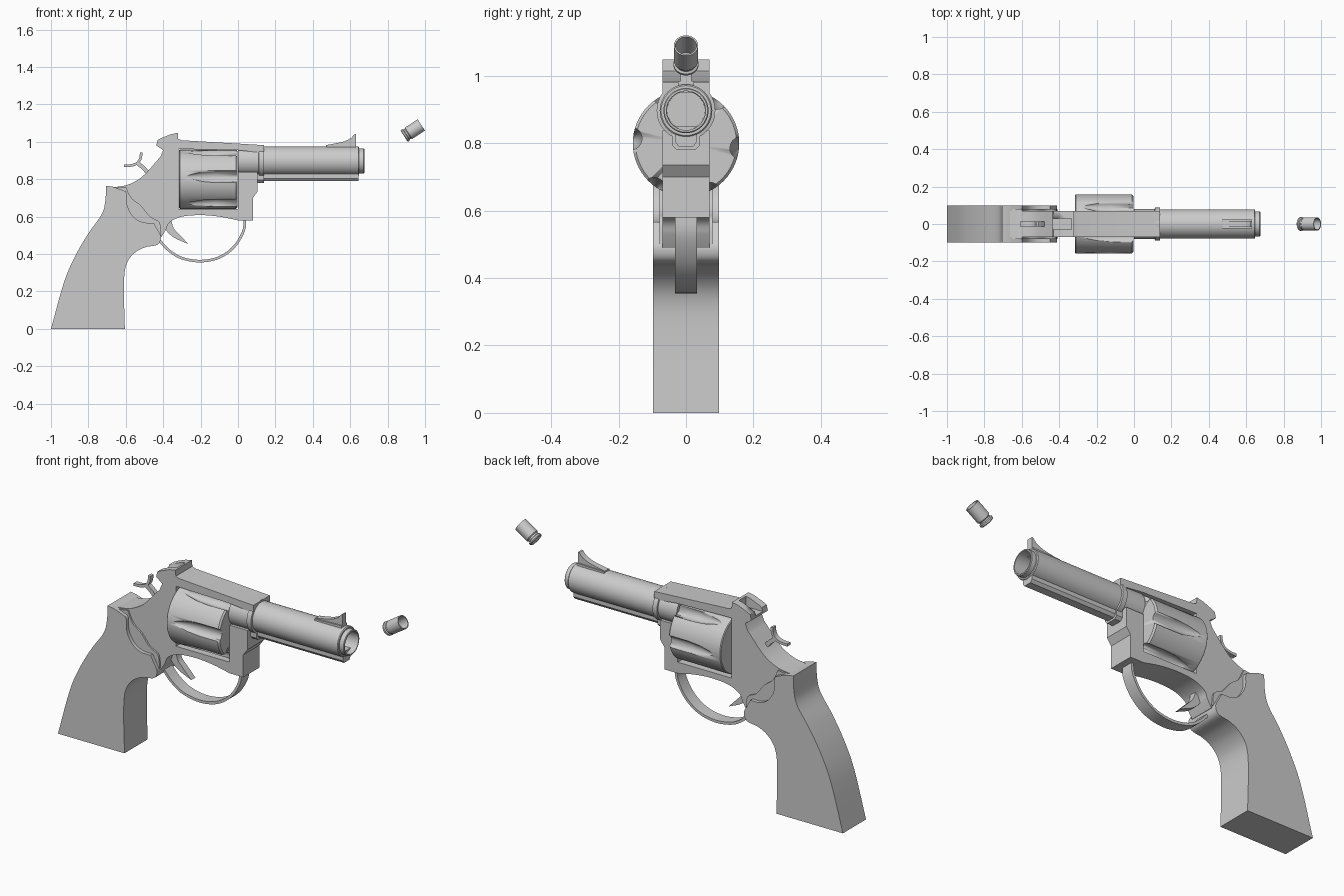
import bpy, bmesh, math
from mathutils import Vector, Matrix

if "Cube" in bpy.data.objects:
    bpy.data.objects.remove(bpy.data.objects["Cube"])


def finish(name, bm, smooth=35):
    bmesh.ops.recalc_face_normals(bm, faces=bm.faces)
    me = bpy.data.meshes.new(name)
    bm.to_mesh(me)
    bm.free()
    ob = bpy.data.objects.new(name, me)
    bpy.context.collection.objects.link(ob)
    bpy.ops.object.select_all(action='DESELECT')
    ob.select_set(True)
    bpy.context.view_layer.objects.active = ob
    bpy.ops.object.shade_smooth_by_angle(angle=math.radians(smooth))
    return ob


def curve(pts, n=5):
    """Open smooth curve through the points."""
    p = [Vector(q) for q in pts]
    p = [2 * p[0] - p[1]] + p + [2 * p[-1] - p[-2]]
    out = []
    for i in range(1, len(p) - 2):
        a, b, c, d = p[i - 1:i + 3]
        for k in range(n):
            t = k / n
            out.append(0.5 * (2 * b + (c - a) * t + (2 * a - 5 * b + 4 * c - d) * t * t
                              + (3 * b - a - 3 * c + d) * t ** 3))
    return [tuple(v) for v in out] + [tuple(pts[-1])]


def slab(name, pts, half):
    """Side profile (x, z) extruded to both sides of y = 0."""
    bm = bmesh.new()
    f = bm.faces.new([bm.verts.new((x, -half, z)) for x, z in pts])
    r = bmesh.ops.extrude_face_region(bm, geom=[f])
    vs = [g for g in r['geom'] if isinstance(g, bmesh.types.BMVert)]
    bmesh.ops.translate(bm, verts=vs, vec=(0, 2 * half, 0))
    return finish(name, bm)


def strip(name, path, thick, half):
    """Flat band of even thickness following a side path."""
    p = [Vector(q) for q in path]
    left, right = [], []
    for i, q in enumerate(p):
        t = (p[min(i + 1, len(p) - 1)] - p[max(i - 1, 0)]).normalized()
        nrm = Vector((-t.y, t.x)) * thick / 2
        left.append(tuple(q + nrm))
        right.append(tuple(q - nrm))
    return slab(name, left + right[::-1], half)


def lathe_into(bm, profile, mat, segs):
    vs = [bm.verts.new((x, 0, r)) for x, r in profile]
    es = [bm.edges.new(e) for e in zip(vs, vs[1:])]
    r = bmesh.ops.spin(bm, geom=vs + es, cent=(0, 0, 0), axis=(1, 0, 0),
                       angle=2 * math.pi, steps=segs, use_duplicate=False)
    new = [v for v in bm.verts if not v.tag]
    bmesh.ops.remove_doubles(bm, verts=new, dist=1e-5)
    new = [v for v in bm.verts if not v.tag]
    bmesh.ops.transform(bm, matrix=mat, verts=new)
    for v in new:
        v.tag = True


def lathe(name, profile, mats, segs=48):
    """Profile (x, radius) turned about the x axis, once per placement."""
    bm = bmesh.new()
    for m in mats:
        lathe_into(bm, profile, m, segs)
    return finish(name, bm)


def cut(ob, cutter):
    m = ob.modifiers.new("cut", 'BOOLEAN')
    m.operation = 'DIFFERENCE'
    m.object = cutter
    m.solver = 'EXACT'
    bpy.context.view_layer.objects.active = ob
    bpy.ops.object.modifier_apply(modifier="cut")
    bpy.data.objects.remove(cutter)


# Grip
back = curve([(-1, 0), (-0.93, 0.25), (-0.87, 0.39), (-0.80, 0.51), (-0.73, 0.61), (-0.71, 0.68), (-0.705, 0.765)])
top = curve([(-0.67, 0.76), (-0.62, 0.742), (-0.595, 0.725), (-0.592, 0.66), (-0.56, 0.60),
             (-0.51, 0.57), (-0.45, 0.567)], 3)
front = curve([(-0.43, 0.53), (-0.412, 0.49), (-0.43, 0.45), (-0.50, 0.435), (-0.56, 0.40),
               (-0.60, 0.335), (-0.61, 0.22), (-0.605, 0)])
slab("grip", back + top + front, 0.098)

# Frame, wrapped around the cylinder window
spine = curve([(-0.415, 0.92), (-0.45, 0.88), (-0.485, 0.84), (-0.53, 0.80), (-0.60, 0.767), (-0.69, 0.755)], 3)
belly = curve([(-0.385, 0.53), (-0.365, 0.57), (-0.30, 0.60), (-0.20, 0.608), (-0.10, 0.60), (0.0, 0.58)], 4)
frame = slab("frame", [
    (0.14, 0.982), (-0.30, 1.008), (-0.32, 1.015), (-0.322, 1.048), (-0.36, 1.04), (-0.405, 1.022),
    (-0.43, 1.01), (-0.437, 0.98), (-0.40, 0.955)] + spine + [(-0.66, 0.60), (-0.50, 0.49), (-0.41, 0.49)]
    + belly + [(0.08, 0.58), (0.08, 0.70), (0.105, 0.735), (0.105, 0.838), (0.0, 0.838), (0.0, 0.64),
               (-0.318, 0.64), (-0.318, 0.962), (0.0, 0.955), (0.14, 0.94)], 0.07)
cut(frame, slab("slot_cutter", [(-0.5, 0.99), (-0.335, 0.99), (-0.335, 1.1), (-0.5, 1.1)], 0.03))

# Raised rear tang under the grip
slab("frame_tang", [(-0.68, 0.75)] + curve([(-0.60, 0.76), (-0.57, 0.70), (-0.52, 0.66), (-0.47, 0.60),
                                            (-0.42, 0.57), (-0.41, 0.50)], 4) + [(-0.55, 0.5)], 0.079)

# Fluted cylinder
drum = lathe("cylinder", [(-0.315, 0), (-0.315, 0.154), (-0.311, 0.158), (-0.012, 0.158),
                          (-0.004, 0.15), (-0.004, 0)], [Matrix.Translation((0, 0, 0.80))], 64)
places = [Matrix.Translation((0, 0, 0.80)) @ Matrix.Rotation(math.radians(25 + 60 * i), 4, 'X')
          @ Matrix.Translation((0, 0, 0.165)) for i in range(6)]
cut(drum, lathe("flute_cutter", [(-0.29, 0), (-0.25, 0.015), (-0.19, 0.028), (-0.12, 0.034),
                                 (0.03, 0.034), (0.03, 0)], places, 20))
bpy.ops.object.shade_smooth_by_angle(angle=math.radians(35))

# Barrel with bore, collar and lug
axis = [Matrix.Translation((0, 0, 0.897))]
lathe("barrel", [(0.0, 0), (0.0, 0.08), (0.11, 0.08), (0.112, 0.087), (0.138, 0.087), (0.14, 0.078),
                 (0.644, 0.078), (0.648, 0.074), (0.648, 0.067), (0.672, 0.067), (0.675, 0.064),
                 (0.675, 0.058), (0.25, 0.056), (0.25, 0)], axis)


def lug(name, x0, x1, half, low):
    bm = bmesh.new()
    sec = [(-half, 0.85), (-half, low + 0.015), (-half * 0.65, low), (half * 0.65, low), (half, low + 0.015), (half, 0.85)]
    f = bm.faces.new([bm.verts.new((x0, y, z)) for y, z in sec])
    r = bmesh.ops.extrude_face_region(bm, geom=[f])
    bmesh.ops.translate(bm, verts=[g for g in r['geom'] if isinstance(g, bmesh.types.BMVert)], vec=(x1 - x0, 0, 0))
    return finish(name, bm)


lug("barrel_lug", 0.10, 0.645, 0.033, 0.79)
lug("collar_lug", 0.10, 0.14, 0.042, 0.78)

# Front sight
slab("front_sight_base", [(0.47, 0.95), (0.63, 0.95), (0.63, 0.985), (0.47, 0.98)], 0.023)
slab("front_sight", [(0.63, 0.96), (0.63, 1.042), (0.622, 1.04)]
     + curve([(0.605, 1.02), (0.56, 1.0), (0.47, 0.982)]) + [(0.47, 0.96)], 0.016)

# Trigger and guard
strip("trigger_guard", curve([(0.037, 0.60), (0.03, 0.525), (-0.02, 0.44), (-0.10, 0.382), (-0.20, 0.362),
                              (-0.30, 0.378), (-0.37, 0.42), (-0.425, 0.478)], 6), 0.014, 0.033)
slab("trigger", curve([(-0.40, 0.60), (-0.385, 0.53), (-0.34, 0.487), (-0.265, 0.453)], 4)
     + curve([(-0.31, 0.50), (-0.345, 0.54), (-0.36, 0.60)], 4), 0.018)

# Hammer with forked spur
strip("hammer_stem", curve([(-0.47, 0.82), (-0.505, 0.86), (-0.54, 0.888)], 4), 0.022, 0.013)
strip("hammer_spur", curve([(-0.61, 0.872), (-0.575, 0.873), (-0.54, 0.885), (-0.522, 0.91), (-0.517, 0.943)], 4),
      0.014, 0.013)

# Loose empty case
lathe("cartridge_case", [(-0.055, 0), (-0.055, 0.034), (-0.051, 0.037), (-0.043, 0.037), (-0.039, 0.031),
                         (-0.031, 0.031), (-0.026, 0.036), (0.055, 0.036), (0.055, 0.031), (-0.03, 0.03), (-0.03, 0)],
      [Matrix.Translation((0.934, 0, 1.06)) @ Matrix.Rotation(math.radians(-33), 4, 'Y')], 32)
